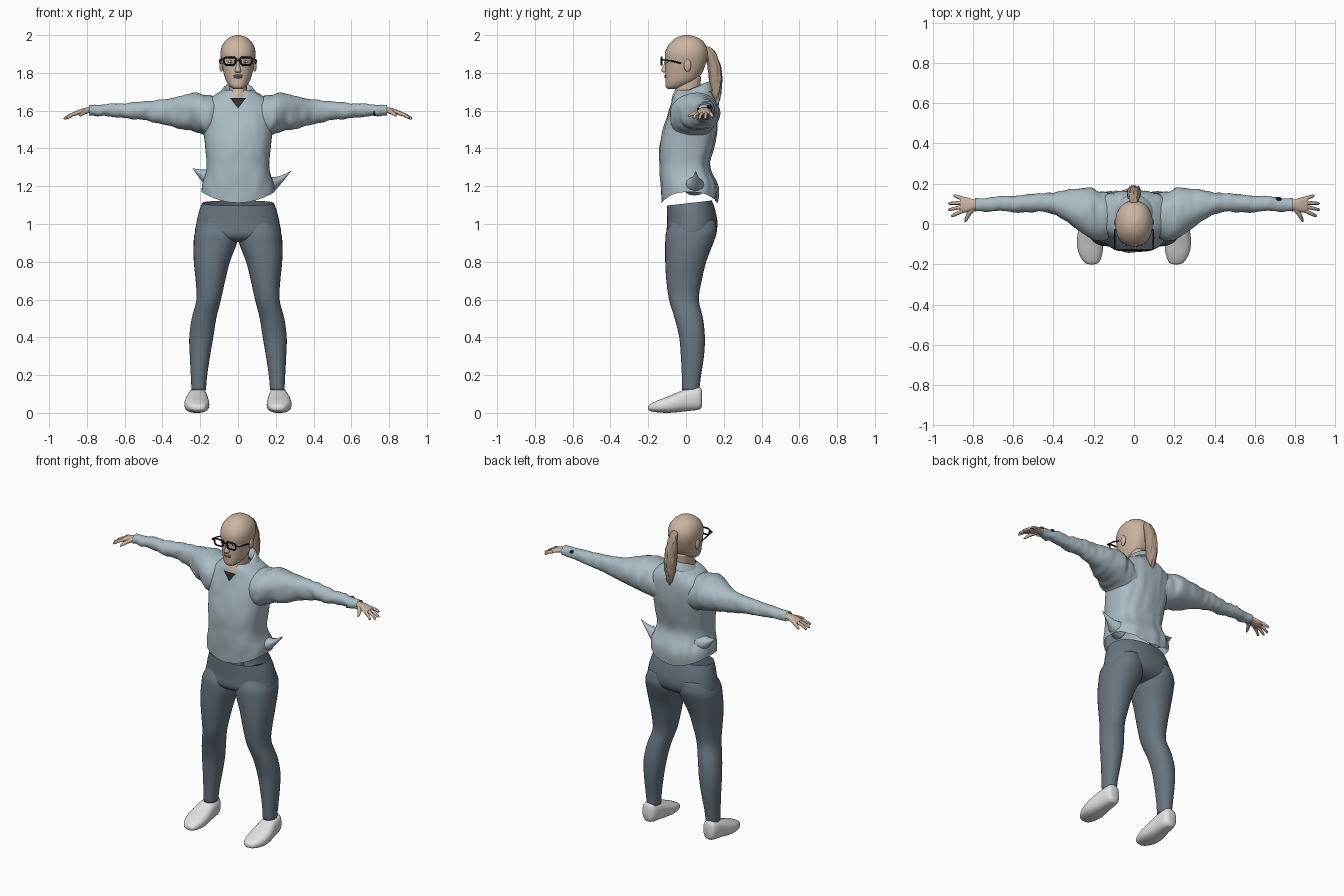
import bpy, bmesh, math
from mathutils import Vector, noise

if "Cube" in bpy.data.objects:
    bpy.data.objects.remove(bpy.data.objects["Cube"])


def material(name, r, g, b):
    m = bpy.data.materials.new(name)
    m.diffuse_color = (r, g, b, 1)
    m.use_nodes = True
    m.node_tree.nodes["Principled BSDF"].inputs["Base Color"].default_value = (r, g, b, 1)
    return m


SKIN = material("skin", .60, .46, .36)
HAIR = material("hair", .40, .30, .22)
LIP = material("lip", .50, .33, .27)
JACKET = material("pale blue cloth", .41, .50, .55)
PANTS = material("slate cloth", .14, .18, .215)
SHOE = material("white leather", .76, .76, .76)
BLACK = material("black", .012, .012, .014)
DARK = material("dark undershirt", .03, .03, .033)


def finish(name, mesh, mat, mirror=False):
    for p in mesh.polygons:
        p.use_smooth = True
    mesh.materials.clear()
    mesh.materials.append(mat)
    ob = bpy.data.objects.new(name, mesh)
    bpy.context.collection.objects.link(ob)
    if mirror:
        ob.modifiers.new("Mirror", 'MIRROR')
    return ob


def smooth_rows(rows, steps):
    """Catmull-Rom interpolation between measured sections."""
    out = []
    for i in range(len(rows) - 1):
        quad = [rows[max(i - 1, 0)], rows[i], rows[i + 1], rows[min(i + 2, len(rows) - 1)]]
        for k in range(steps):
            t = k / steps
            out.append([b + .5 * t * (c - a + t * (2*a - 5*b + 4*c - d + t * (3*(b - c) + d - a)))
                        for a, b, c, d in zip(*quad)])
    return out + [rows[-1]]


def loft(name, rows, mat, axis="z", sides=32, power=2.2, caps=(True, True),
         steps=4, mirror=False, deform=None):
    """Rows are (position on axis, low and high of first, low and high of second cross axis)."""
    bm = bmesh.new()
    rings = []
    for t, a0, a1, b0, b1 in smooth_rows(rows, steps):
        ring = []
        for i in range(sides):
            ang = math.tau * i / sides
            c, s = math.cos(ang), math.sin(ang)
            a = (a0 + a1) / 2 + (a1 - a0) / 2 * math.copysign(abs(c) ** (2 / power), c)
            b = (b0 + b1) / 2 + (b1 - b0) / 2 * math.copysign(abs(s) ** (2 / power), s)
            co = Vector({"x": (t, a, b), "y": (a, t, b), "z": (a, b, t)}[axis])
            ring.append(bm.verts.new(deform(co) if deform else co))
        rings.append(ring)
    for lo, hi in zip(rings, rings[1:]):
        for i in range(sides):
            j = (i + 1) % sides
            bm.faces.new((lo[i], lo[j], hi[j], hi[i]))
    for ring, cap in zip((rings[0], rings[-1]), caps):
        if cap:
            bm.faces.new(ring)
    bmesh.ops.recalc_face_normals(bm, faces=bm.faces)
    mesh = bpy.data.meshes.new(name)
    bm.to_mesh(mesh)
    bm.free()
    return finish(name, mesh, mat, mirror)


def tube(name, points, radii, mat, cyclic=False, mirror=False):
    cu = bpy.data.curves.new(name, 'CURVE')
    cu.dimensions, cu.bevel_depth, cu.bevel_resolution = '3D', 1, 2
    cu.use_fill_caps = True
    sp = cu.splines.new('POLY')
    sp.points.add(len(points) - 1)
    for p, co, r in zip(sp.points, points, radii):
        p.co, p.radius = (*co, 1), r
    sp.use_cyclic_u = cyclic
    tmp = bpy.data.objects.new(name + "_path", cu)
    mesh = bpy.data.meshes.new_from_object(tmp)
    bpy.data.objects.remove(tmp)
    return finish(name, mesh, mat, mirror)


def blob(name, center, size, mat, mirror=False):
    bm = bmesh.new()
    bmesh.ops.create_uvsphere(bm, u_segments=16, v_segments=10, radius=1)
    for v in bm.verts:
        v.co = Vector(c + s * q for c, s, q in zip(center, size, v.co))
    mesh = bpy.data.meshes.new(name)
    bm.to_mesh(mesh)
    bm.free()
    return finish(name, mesh, mat, mirror)


def polygons(name, verts, faces, mat):
    mesh = bpy.data.meshes.new(name)
    mesh.from_pydata(verts, [], faces)
    return finish(name, mesh, mat)


def sym(z, x, y0, y1):
    return (z, -x, x, y0, y1)


# Head, neck and face
loft("head", [sym(1.716, .026, -.098, -.04), sym(1.73, .045, -.108, .0), sym(1.76, .064, -.109, .055),
              sym(1.80, .076, -.109, .085), sym(1.85, .087, -.109, .105), sym(1.90, .093, -.112, .116),
              sym(1.94, .086, -.098, .108), sym(1.97, .067, -.072, .087), sym(1.99, .041, -.043, .055),
              sym(2.0, .01, -.01, .015)], SKIN)
loft("neck", [sym(1.61, .05, -.08, .06), sym(1.67, .05, -.074, .07), sym(1.72, .047, -.055, .075),
              sym(1.78, .05, -.05, .08)], SKIN)
loft("nose", [sym(1.875, .007, -.112, -.09), sym(1.84, .009, -.119, -.09), sym(1.812, .016, -.131, -.09),
              sym(1.803, .012, -.122, -.09)], SKIN, sides=16)
for label, z in (("upper_lip", 1.786), ("lower_lip", 1.777)):
    blob(label, (0, -.106, z), (.024, .009, .006), LIP)
blob("eyes", (.037, -.099, 1.86), (.015, .008, .007), SHOE, True)
blob("pupils", (.037, -.104, 1.86), (.005, .004, .006), BLACK, True)
blob("ears", (.088, .008, 1.84), (.011, .019, .034), SKIN, True)

# Glasses
rim = [(x, -.129, z) for x, z in ((.012, 1.874), (.02, 1.882), (.066, 1.882), (.076, 1.876),
                                 (.074, 1.852), (.064, 1.842), (.024, 1.842), (.014, 1.852))]
tube("glasses_rims", rim, [.005] * 8, BLACK, True, True)
tube("glasses_bridge", [(-.013, -.129, 1.868), (.013, -.129, 1.868)], [.004] * 2, BLACK)
tube("glasses_temples", [(.075, -.129, 1.872), (.095, -.126, 1.87), (.097, -.07, 1.862), (.094, -.025, 1.85)],
     [.004] * 4, BLACK, False, True)

# Ponytail with strand ridges
def strands(v):
    ridge = .004 * math.sin(v.x * 330 + v.z * 25) + .005 * noise.noise(v * 45)
    return v + Vector((ridge * .5, ridge, 0))


loft("ponytail", [sym(1.94, .01, .1, .115), sym(1.92, .024, .1, .145), sym(1.85, .032, .115, .178),
                  sym(1.77, .036, .123, .19), sym(1.70, .031, .13, .184), sym(1.65, .02, .14, .175),
                  sym(1.62, .006, .152, .166)], HAIR, deform=strands, steps=6)


# Jacket body: open below, with cloth folds and an uneven hem
def drape(v):
    hem = max(0, (1.25 - v.z) / .13)
    fold = .010 * noise.noise(Vector((v.x * 16, v.y * 10, v.z * 6)))
    if v.y > .04:
        fold += .006 * math.sin(v.x * 48 + v.z * 5)
    lift = hem * (.055 * (abs(v.x) / .19) ** 2 - .008)
    return Vector((v.x * (1 + fold), v.y + math.copysign(fold, v.y), v.z + lift))


loft("jacket_body", [sym(1.12, .194, -.125, .16), sym(1.2, .188, -.132, .162), sym(1.3, .166, -.137, .125),
                     sym(1.4, .173, -.137, .14), sym(1.5, .184, -.118, .157), sym(1.58, .192, -.095, .163),
                     sym(1.64, .175, -.075, .158), sym(1.685, .12, -.062, .14), sym(1.71, .07, -.045, .12)],
     JACKET, sides=64, power=2.5, caps=(False, False), steps=6, deform=drape)


# Sleeves
def crumple(v):
    f = noise.noise(Vector((v.x * 26, v.y * 9, v.z * 14))) * .009
    return v + Vector((0, f, f))


loft("sleeves", [(.10, -.065, .15, 1.45, 1.675), (.17, -.085, .162, 1.465, 1.68), (.22, -.07, .178, 1.485, 1.692),
                 (.30, -.015, .172, 1.505, 1.678), (.40, .05, .158, 1.53, 1.66), (.50, .06, .15, 1.55, 1.648),
                 (.60, .062, .143, 1.56, 1.64), (.70, .065, .135, 1.57, 1.635), (.79, .063, .13, 1.575, 1.63)],
     JACKET, "x", caps=(False, False), steps=7, mirror=True, deform=crumple)

# Flared points on the side seams
loft("left_hem_point", [(.14, -.02, .11, 1.15, 1.25), (.19, .0, .09, 1.175, 1.248), (.23, .03, .07, 1.215, 1.257),
                        (.28, .05, .053, 1.278, 1.281)], JACKET, "x", 12, 2)
loft("right_hem_point", [(-.13, -.02, .11, 1.19, 1.30), (-.18, .01, .085, 1.215, 1.288),
                         (-.24, .05, .053, 1.292, 1.295)], JACKET, "x", 12, 2)

# Turned-down collar, open at the front
verts, faces, n = [], [], 33
for i in range(n):
    a = math.radians(-152 + 304 * i / (n - 1))
    s, c = math.sin(a), math.cos(a)
    tip = max(0, -c) ** 4
    verts += [(.062 * s, .03 + .085 * c, 1.655 + .03 * c),
              (.068 * s, .03 + .09 * c, 1.717 + .038 * c),
              (.082 * s, .03 + .1 * c, 1.71 + .038 * c),
              (.108 * s + .03 * tip * math.copysign(1, s), .03 + .115 * c, 1.677 + .03 * c - .012 * tip)]
for i in range(n - 1):
    for k in range(3):
        q = 4 * i + k
        faces.append((q, q + 1, q + 5, q + 4))
polygons("collar", verts, faces, JACKET)
polygons("undershirt", [(-.042, -.083, 1.667), (0, -.091, 1.612), (.042, -.083, 1.667)], [(0, 1, 2)], DARK)

# Watch parts showing at the left cuff
blob("watch_band", (.722, .068, 1.594), (.009, .008, .02), BLACK)
blob("watch_face", (.718, .122, 1.62), (.015, .012, .009), BLACK)

# Hands
loft("palms", [(.765, .073, .12, 1.585, 1.62), (.80, .07, .123, 1.588, 1.617), (.835, .058, .133, 1.58, 1.607),
               (.865, .06, .135, 1.575, 1.595)], SKIN, "x", 20, mirror=True)
fingers = {"index": (.066, .906, .038, 1.561), "middle": (.086, .922, .07, 1.556),
           "ring": (.106, .922, .102, 1.557), "little": (.126, .895, .142, 1.566)}
for label, (y, tx, ty, tz) in fingers.items():
    base, tip = Vector((.85, y, 1.587)), Vector((tx, ty, tz))
    knuckle = base.lerp(tip, .5) + Vector((0, 0, .005))
    tube(label + "_fingers", [base, knuckle, base.lerp(tip, .93), tip], [.0105, .009, .007, .003], SKIN, mirror=True)
tube("thumbs", [(.80, .078, 1.598), (.82, .05, 1.588), (.833, .024, 1.577), (.838, .01, 1.572)],
     [.014, .011, .008, .003], SKIN, mirror=True)


# Trousers: hollow waist leaning forward, and two legs
def tilt(v):
    v.z += max(0, (v.z - 1.0) / .11) * (.12 * v.y + .004)
    return v


loft("trouser_seat", [sym(1.105, .19, -.1, .137), sym(1.06, .207, -.1, .155), sym(1.0, .221, -.1, .167),
                      sym(.95, .224, -.103, .155), sym(.92, .17, -.085, .12), sym(.905, .08, -.045, .07)],
     PANTS, sides=48, caps=(False, True), deform=tilt)
loft("trouser_legs", [(1.02, .04, .19, -.07, .155), (.96, .006, .226, -.104, .163), (.9, .006, .235, -.11, .145),
                      (.8, .043, .234, -.11, .107), (.7, .068, .224, -.104, .083), (.6, .09, .22, -.09, .068),
                      (.5, .115, .245, -.06, .09), (.4, .131, .258, -.036, .1), (.3, .148, .255, -.027, .095),
                      (.2, .163, .25, -.022, .08), (.12, .17, .246, -.02, .07)], PANTS, mirror=True)

# Shoes
loft("shoes", [(-.2, .196, .222, .018, .034), (-.19, .174, .247, .01, .046), (-.15, .158, .272, .003, .066),
               (-.1, .152, .283, 0, .085), (-.05, .155, .28, .003, .106), (0, .16, .27, .009, .126),
               (.05, .165, .262, .014, .135), (.075, .175, .254, .02, .135), (.085, .19, .24, .035, .115)],
     SHOE, "y", power=2.5, mirror=True)
